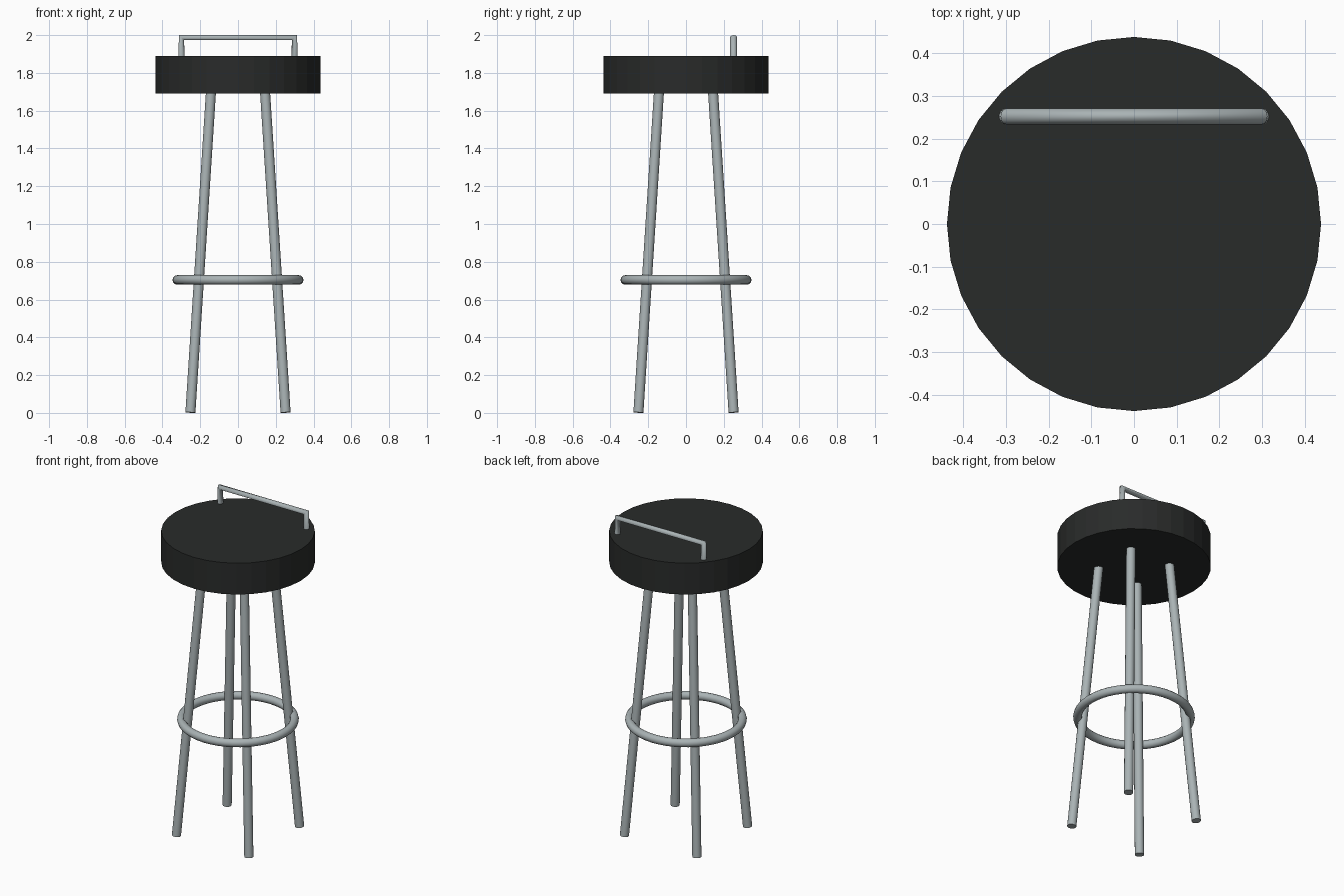
import bpy, math
from mathutils import Vector

if "Cube" in bpy.data.objects:
    bpy.data.objects.remove(bpy.data.objects["Cube"])


def material(name, color):
    m = bpy.data.materials.new(name)
    m.diffuse_color = color
    m.use_nodes = True
    m.node_tree.nodes["Principled BSDF"].inputs["Base Color"].default_value = m.diffuse_color
    return m


STEEL = material("steel", (0.40, 0.45, 0.46, 1))
BLACK = material("black_vinyl", (0.022, 0.024, 0.023, 1))


def finish(name, mat, smooth=True):
    ob = bpy.context.object
    ob.name = name
    ob.data.materials.append(mat)
    if smooth:
        bpy.ops.object.shade_smooth_by_angle(angle=math.radians(40))
    return ob


def rod(name, a, b, radius):
    a, b = Vector(a), Vector(b)
    d = b - a
    bpy.ops.mesh.primitive_cylinder_add(
        vertices=16, radius=radius, depth=d.length, location=(a + b) / 2,
        rotation=d.to_track_quat('Z', 'Y').to_euler())
    return finish(name, STEEL)


# Round padded seat
bpy.ops.mesh.primitive_cylinder_add(vertices=32, radius=0.438, depth=0.197,
                                    location=(0, 0, 1.79))
finish("seat", BLACK, smooth=False)

# Four splayed legs running up into the seat
for side, sx in (("left", -1), ("right", 1)):
    for end, sy in (("front", -1), ("back", 1)):
        rod(f"{end}_{side}_leg", (sx * 0.252, sy * 0.252, 0.002),
            (sx * 0.138, sy * 0.138, 1.78), 0.0265)

# Foot ring
bpy.ops.mesh.primitive_torus_add(major_segments=48, minor_segments=12,
                                 major_radius=0.322, minor_radius=0.025,
                                 location=(0, 0, 0.704))
finish("foot_ring", STEEL)

# Low back rail: a bevelled path with sharp corners
curve = bpy.data.curves.new("back_rail", 'CURVE')
curve.dimensions = '3D'
curve.bevel_depth = 0.0188
curve.bevel_resolution = 4
path = curve.splines.new('POLY')
path.points.add(3)
corners = [(-0.299, 1.84), (-0.299, 1.9867), (0.299, 1.9867), (0.299, 1.84)]
for p, (x, z) in zip(path.points, corners):
    p.co = (x, 0.252, z, 1)
rail = bpy.data.objects.new("back_rail", curve)
curve.materials.append(STEEL)
bpy.context.collection.objects.link(rail)
